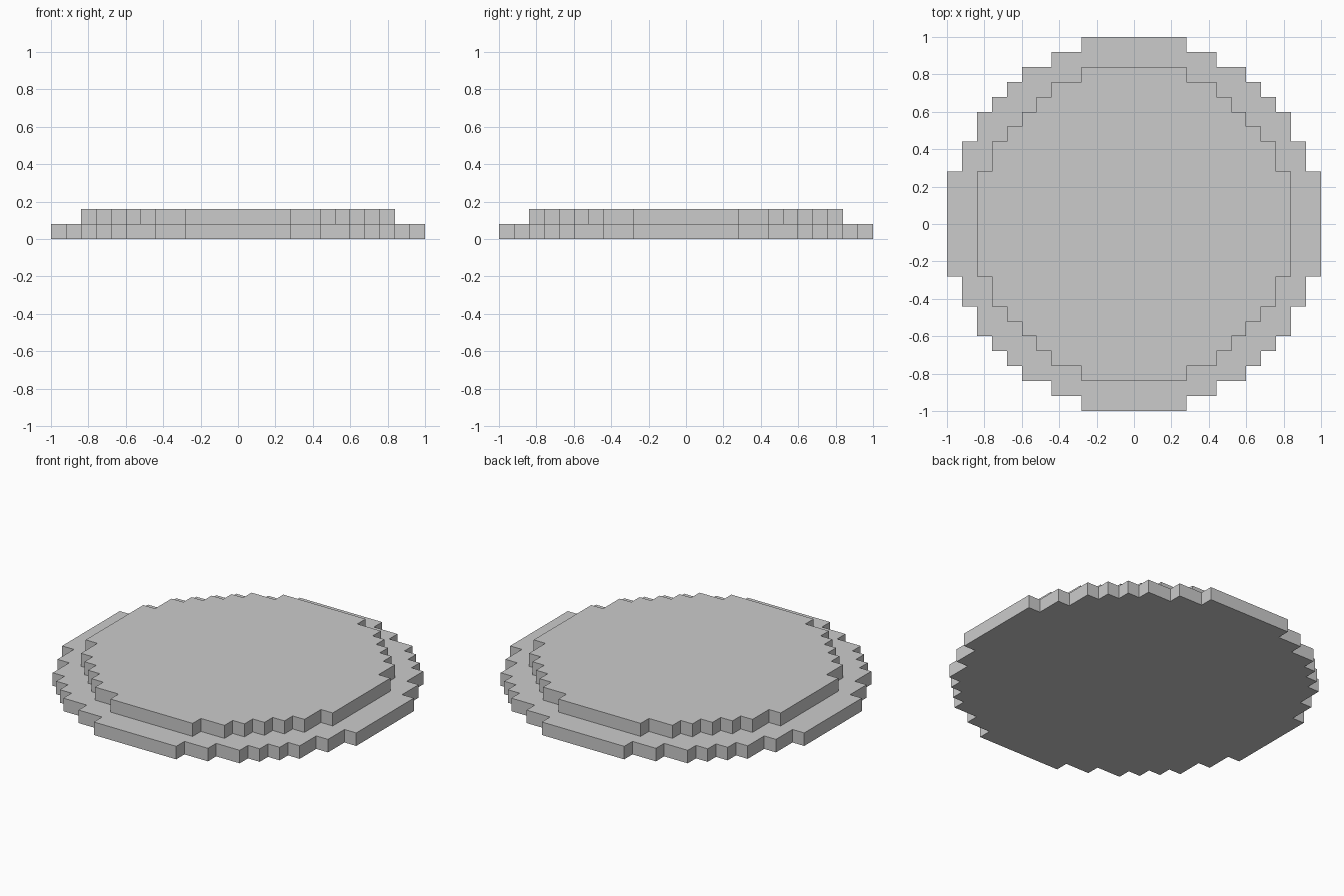
import bpy, bmesh

if "Cube" in bpy.data.objects:
    bpy.data.objects.remove(bpy.data.objects["Cube"])

CELL = 0.08  # block size; both tiers are one block tall

# Outward corners of one quadrant of each stepped disc, in half-block units
LOWER = [(25, 7), (23, 11), (21, 15), (19, 17), (17, 19), (15, 21), (11, 23), (7, 25)]
UPPER = [(21, 7), (19, 11), (17, 13), (15, 15), (13, 17), (11, 19), (7, 21)]


def outline(corners):
    """Stepped outline, repeated by quarter turns."""
    quad = []
    for i, (x, y) in enumerate(corners):
        quad.append((x, y))
        if i + 1 < len(corners):
            quad.append((corners[i + 1][0], y))
    pts = []
    for _ in range(4):
        pts += quad
        quad = [(-y, x) for x, y in quad]
    return [(x * CELL / 2, y * CELL / 2) for x, y in pts]


def wall(bm, pts, z0, z1):
    """Vertical wall around an outline; returns bottom and top rings."""
    low = [bm.verts.new((x, y, z0)) for x, y in pts]
    high = [bm.verts.new((x, y, z1)) for x, y in pts]
    n = len(pts)
    for i in range(n):
        j = (i + 1) % n
        bm.faces.new((low[i], low[j], high[j], high[i]))
    return low, high


def ring_edges(bm, ring):
    return [bm.edges.get((ring[i - 1], ring[i])) for i in range(len(ring))]


bm = bmesh.new()
base_low, base_high = wall(bm, outline(LOWER), 0, CELL)
top_low, top_high = wall(bm, outline(UPPER), CELL, 2 * CELL)

# underside and top surface
bm.faces.new(base_low[::-1])
bm.faces.new(top_high)

# exposed ledge between the two tiers
bmesh.ops.triangle_fill(bm, use_beauty=True, normal=(0, 0, 1),
                        edges=ring_edges(bm, base_high) + ring_edges(bm, top_low))
bmesh.ops.recalc_face_normals(bm, faces=bm.faces[:])

mesh = bpy.data.meshes.new("stepped_disc")
bm.to_mesh(mesh)
bm.free()
bpy.context.collection.objects.link(bpy.data.objects.new("stepped_disc", mesh))
